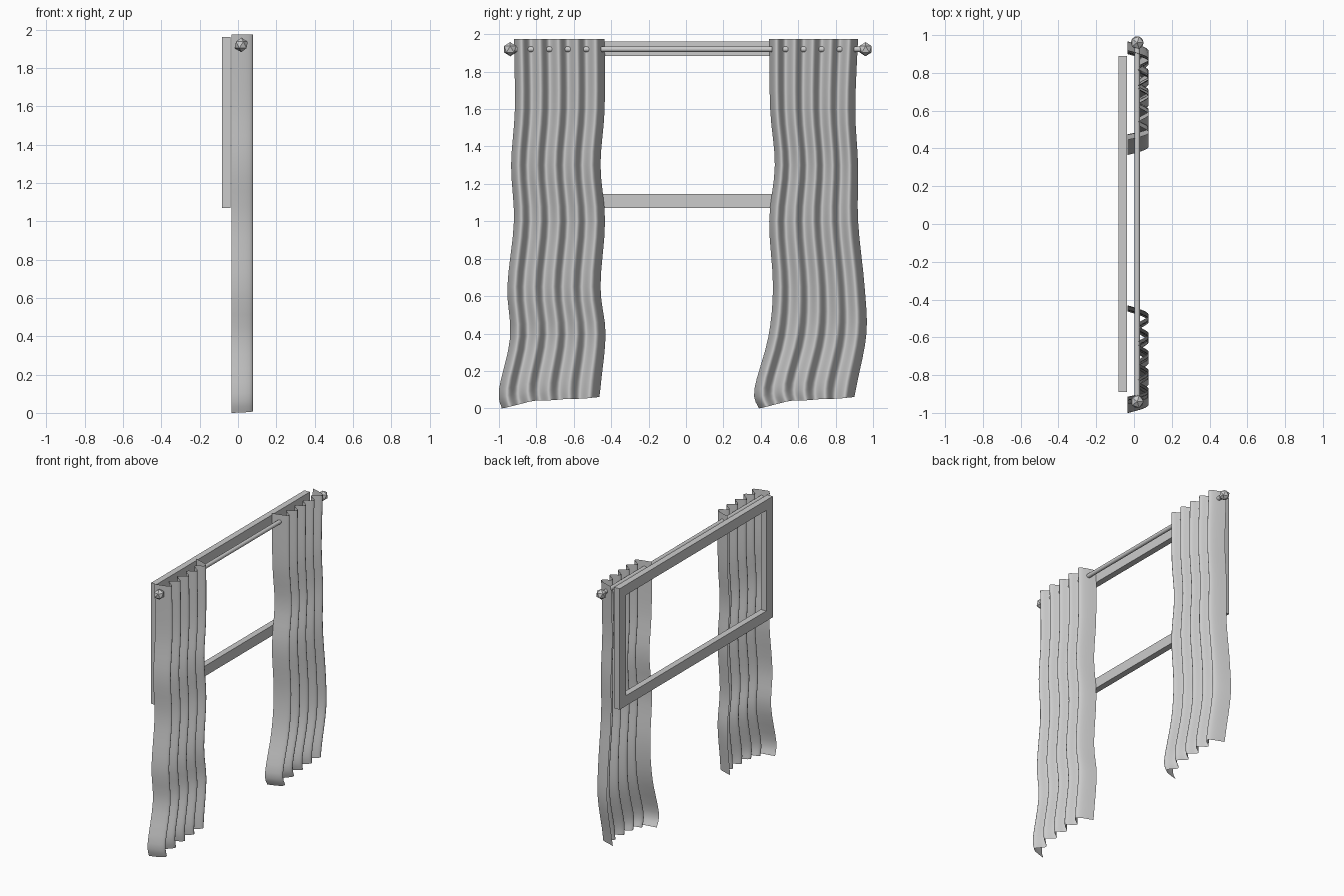
import bpy, bmesh, math
from mathutils import Vector

if "Cube" in bpy.data.objects:
    bpy.data.objects.remove(bpy.data.objects["Cube"])

ROD_X, ROD_Z = 0.017, 1.92


def mesh_object(name, bm, smooth=False):
    me = bpy.data.meshes.new(name)
    bm.normal_update()
    bm.to_mesh(me)
    bm.free()
    ob = bpy.data.objects.new(name, me)
    bpy.context.collection.objects.link(ob)
    if smooth:
        for p in me.polygons:
            p.use_smooth = True
    return ob


def lerp_table(table, t):
    # smooth Catmull-Rom interpolation along a list of row values
    i = min(int(t), len(table) - 2)
    f = t - i
    a, b = table[i], table[i + 1]
    p = table[max(i - 1, 0)]
    n = table[min(i + 2, len(table) - 1)]
    return b * f + a * (1 - f) + 0.5 * f * (1 - f) * (
        (1 - f) * ((b - p) / 1 - 2 * (b - a)) - f * ((n - a) / 1 - 2 * (b - a)))


# Window frame: rectangular ring extruded in depth
bm = bmesh.new()
outer = [(-0.89, 1.07), (0.89, 1.07), (0.89, 1.96), (-0.89, 1.96)]
inner = [(-0.815, 1.145), (0.815, 1.145), (0.815, 1.885), (-0.815, 1.885)]
rings = [[bm.verts.new((x, y, z)) for y, z in loop]
         for x, loop in ((-0.083, outer), (-0.038, outer), (-0.038, inner), (-0.083, inner))]
for k in range(4):
    a, b = rings[k], rings[(k + 1) % 4]
    for i in range(4):
        j = (i + 1) % 4
        bm.faces.new((a[i], a[j], b[j], b[i]))
bmesh.ops.recalc_face_normals(bm, faces=bm.faces)
mesh_object("window_frame", bm)

# Curtain rod
bpy.ops.mesh.primitive_cylinder_add(vertices=16, radius=0.015, depth=1.89,
                                    location=(ROD_X, 0.01, ROD_Z),
                                    rotation=(math.pi / 2, 0, 0))
bpy.context.object.name = "curtain_rod"
bpy.ops.object.shade_smooth_by_angle()

# Faceted finials
for name, y in (("finial_left", -0.94), ("finial_right", 0.96)):
    bpy.ops.mesh.primitive_ico_sphere_add(subdivisions=1, radius=0.038,
                                          location=(ROD_X, y, ROD_Z))
    bpy.context.object.name = name


# Pleat depth across the cloth: five ridges, edges wrapped back
def pleat(u):
    first, last = 0.082, 0.898
    if first <= u <= last:
        return 0.049 + 0.029 * math.cos((u - first) / 0.204 * 2 * math.pi)
    d = (first - u) / first if u < first else (u - last) / (1 - last)
    return 0.078 - 0.113 * (1 - math.cos(math.pi * d / 2))


ROWS = [1.975, 1.6, 1.3, 1.0, 0.65, 0.38, 0.1, 0.0]
HEM = [0.0, 0.02, 0.04, 0.043, 0.05, 0.052, 0.06]


def curtain(name, left, right, nu=80, sub=4):
    bm = bmesh.new()
    grid = []
    for r in range((len(ROWS) - 1) * sub + 1):
        t = r / sub
        z0 = lerp_table(ROWS, t)
        y0, y1 = lerp_table(left, t), lerp_table(right, t)
        row = []
        for i in range(nu + 1):
            u = i / nu
            lift = lerp_table(HEM, u * (len(HEM) - 1))
            z = z0 + lift * max(0, 1 - z0 / 0.6)
            row.append(bm.verts.new((pleat(u), y0 + (y1 - y0) * u, z)))
        grid.append(row)
    for a, b in zip(grid, grid[1:]):
        for i in range(nu):
            bm.faces.new((a[i], b[i], b[i + 1], a[i + 1]))
    return mesh_object(name, bm, True)


# Curtains: edge positions listed per row from top to hem
curtain("curtain_left",
        [-0.92, -0.915, -0.935, -0.92, -0.955, -0.94, -1.0, -0.985],
        [-0.435, -0.435, -0.457, -0.433, -0.457, -0.43, -0.453, -0.463])
curtain("curtain_right",
        [0.445, 0.45, 0.475, 0.445, 0.465, 0.44, 0.365, 0.39],
        [0.92, 0.905, 0.92, 0.92, 0.955, 0.965, 0.918, 0.9])
